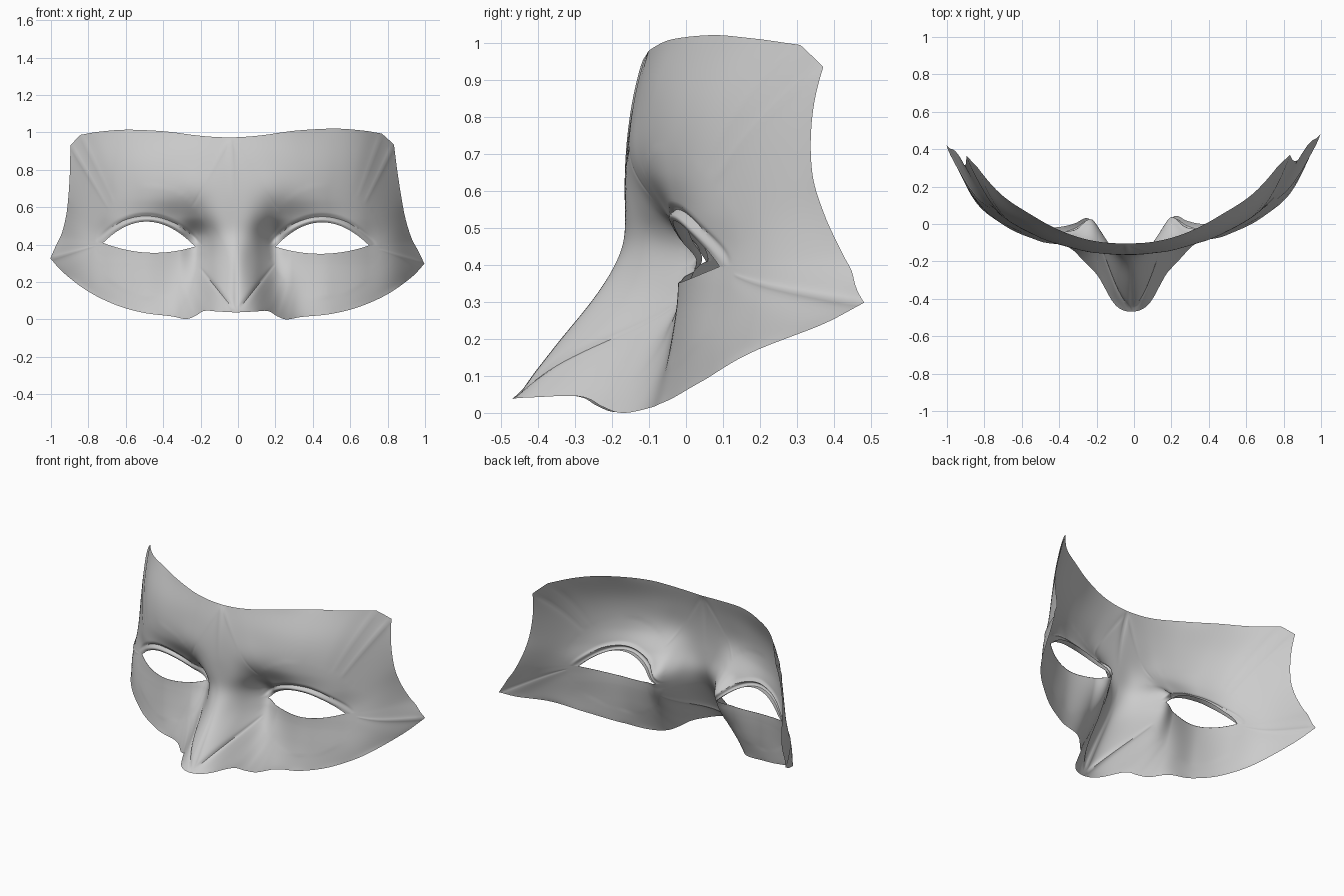
import bpy, bmesh, math

if "Cube" in bpy.data.objects:
    bpy.data.objects.remove(bpy.data.objects["Cube"])

# Depth of the half mask: one row per height, one column per distance from the middle
XS = [0, .1, .15, .2, .3, .5, .7, .85, 1.0]
ZS = [0, .2, .35, .45, .55, .65, .85, 1.02]
DEPTH = [
    [-.50, -.46, -.38, -.28, -.15, -.082, .015, .16, .45],
    [-.345, -.275, -.185, -.11, -.062, -.047, .03, .155, .45],
    [-.225, -.15, -.075, -.01, -.018, -.03, .055, .185, .465],
    [-.17, -.125, -.055, .015, -.01, -.03, .07, .22, .55],
    [-.165, -.152, -.122, -.085, -.06, -.035, .065, .245, .56],
    [-.165, -.162, -.154, -.142, -.116, -.055, .07, .26, .53],
    [-.14, -.138, -.134, -.128, -.108, -.033, .11, .31, .56],
    [-.09, -.088, -.083, -.075, -.05, .045, .19, .385, .62],
]


def hermite(xs, ys, x, flat_start=False):
    n = len(xs)
    x = min(max(x, xs[0]), xs[-1])
    i = 0
    while i < n - 2 and x > xs[i + 1]:
        i += 1

    def chord(k):
        return (ys[k + 1] - ys[k]) / (xs[k + 1] - xs[k])

    def slope(k):
        if k == 0:
            return 0 if flat_start else chord(0)
        if k == n - 1:
            return chord(n - 2)
        a, b = xs[k] - xs[k - 1], xs[k + 1] - xs[k]
        return (chord(k - 1) * b + chord(k) * a) / (a + b)

    h = xs[i + 1] - xs[i]
    t = (x - xs[i]) / h
    return ((2*t**3 - 3*t*t + 1) * ys[i] + (t**3 - 2*t*t + t) * h * slope(i)
            + (3*t*t - 2*t**3) * ys[i + 1] + (t**3 - t*t) * h * slope(i + 1))


def depth(x, z):
    return hermite(ZS, [hermite(XS, row, x, True) for row in DEPTH], z)


def smooth_path(knots, per_knot):
    ks = list(range(len(knots)))
    px, pz = [k[0] for k in knots], [k[1] for k in knots]
    total = (len(knots) - 1) * per_knot
    return [(hermite(ks, px, i / per_knot), hermite(ks, pz, i / per_knot))
            for i in range(total)]


# Outline of the half mask: top, clipped corner, side, bottom, middle seam
outline = (
    smooth_path([(0, .975), (.1, .98), (.2, .99), (.35, 1.01), (.55, 1.02),
                 (.7, 1.01), (.805, .993)], 7)
    + smooth_path([(.805, .993), (.835, .965), (.865, .935)], 3)
    + smooth_path([(.865, .935), (.875, .8), (.89, .66), (.907, .55), (.935, .45),
                   (.965, .39), (1, .315)], 7)
    + smooth_path([(1, .315), (.93, .24), (.8, .145), (.65, .075), (.5, .035), (.35, .018),
                   (.27, .004), (.22, .02), (.17, .048), (.1, .045), (0, .04)], 7)
    + smooth_path([(0, .04), (0, .975)], 56))

# Almond eye opening
EYE_X, EYE_Z, EYE_HALF = .463, .42, .248


def eye_point(t):
    u = math.cos(t)
    height = .125 if math.sin(t) > 0 else -.042
    return EYE_X + EYE_HALF * u, .3985 + .0065 * u + height * (1 - u * u)


RINGS = 40
LIP = [(.03, .006), (.018, .003), (.007, 0)]   # depth and rise of the turned-in lid


def half_rings():
    columns = []
    for ox, oz in outline:
        t = math.atan2(oz - EYE_Z, ox - EYE_X)
        ex, ez = eye_point(t)
        upper = max(0, math.sin(t))
        col = []
        for back, rise in LIP:
            col.append((ex, depth(ex, ez) + back * upper + .002, ez + rise * upper))
        for j in range(RINGS + 1):
            r = (j / RINGS) ** 1.6
            x, z = ex + (ox - ex) * r, ez + (oz - ez) * r
            d = math.hypot(x - ex, z - ez)
            # eyelid fold above the opening
            fold = .012 * math.exp(-((d - .032) / .009) ** 2) \
                - .010 * math.exp(-((d - .014) / .012) ** 2)
            col.append((x, depth(x, z) + fold * upper, z))
        columns.append(col)
    return columns


def settle(x, y, z):
    # slight hand-made asymmetry
    return (x - .01 * (1 - x * x) - .033 * z * z,
            y + .03 * x * min(1, max(0, (1 - z) / .7)),
            z - .015 * x * abs(x) * min(1, (1.1 - z) / .7) + .006 * x * z * z)


# Mask shell: loops running from each eye to the edge, on both sides
bm = bmesh.new()
columns = half_rings()
for side in (1, -1):
    grid = [[bm.verts.new(settle(side * x, y, z)) for x, y, z in col] for col in columns]
    for i, a in enumerate(grid):
        b = grid[(i + 1) % len(grid)]
        for j in range(len(a) - 1):
            quad = (a[j], a[j + 1], b[j + 1], b[j])
            bm.faces.new(quad if side == 1 else quad[::-1])
bmesh.ops.remove_doubles(bm, verts=bm.verts, dist=1e-5)

# Relax the skin away from the open edges
inner = [v for v in bm.verts if not v.is_boundary
         and min(math.hypot(v.co.x - s * EYE_X, v.co.z - EYE_Z) for s in (1, -1)) > .3]
for _ in range(12):
    bmesh.ops.smooth_vert(bm, verts=inner, factor=.5, use_axis_y=True)
bm.normal_update()
if sum(f.normal.y for f in bm.faces) > 0:
    bmesh.ops.reverse_faces(bm, faces=bm.faces)

# Stand on the ground
low = min(v.co.z for v in bm.verts)
for v in bm.verts:
    v.co.z -= low

mesh = bpy.data.meshes.new("half_mask")
bm.to_mesh(mesh)
bm.free()
mask = bpy.data.objects.new("half_mask", mesh)
bpy.context.collection.objects.link(mask)
bpy.context.view_layer.objects.active = mask
mask.select_set(True)
bpy.ops.object.shade_smooth_by_angle(angle=math.radians(50))
